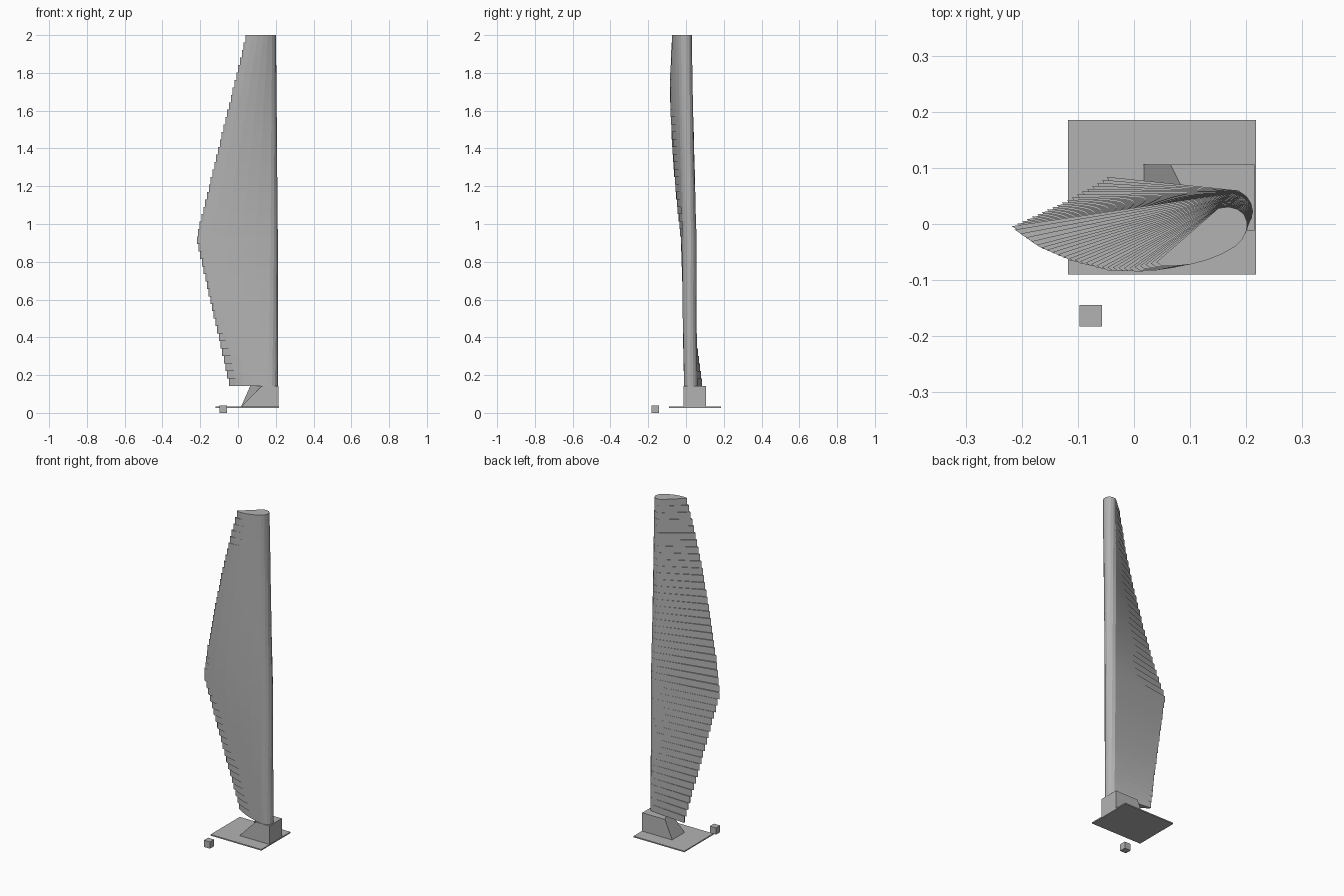
import bpy, bmesh
from mathutils import Vector

cube = bpy.data.objects.get("Cube")
if cube:
    bpy.data.objects.remove(cube, do_unlink=True)

grey = bpy.data.materials.new("plain_grey")
grey.use_nodes = True
COLOR = (0.45, 0.45, 0.45, 1)
grey.diffuse_color = COLOR
grey.node_tree.nodes["Principled BSDF"].inputs["Base Color"].default_value = COLOR


def add_prism(bm, low, high):
    """Closed solid between two rings with matching corners."""
    a = [bm.verts.new(p) for p in low]
    b = [bm.verts.new(p) for p in high]
    bm.faces.new(a[::-1])
    bm.faces.new(b)
    n = len(a)
    for i in range(n):
        j = (i + 1) % n
        bm.faces.new((a[i], a[j], b[j], b[i]))


def finish(name, bm):
    bmesh.ops.recalc_face_normals(bm, faces=bm.faces)
    mesh = bpy.data.meshes.new(name)
    bm.to_mesh(mesh)
    bm.free()
    mesh.materials.append(grey)
    obj = bpy.data.objects.new(name, mesh)
    bpy.context.collection.objects.link(obj)
    return obj


def rect(x0, x1, y0, y1, z):
    return [(x0, y0, z), (x1, y0, z), (x1, y1, z), (x0, y1, z)]


def box(name, x0, x1, y0, y1, z0, z1):
    bm = bmesh.new()
    add_prism(bm, rect(x0, x1, y0, y1, z0), rect(x0, x1, y0, y1, z1))
    return finish(name, bm)


def along(table, z):
    """Linear interpolation in a short list of (height, value)."""
    for (z0, v0), (z1, v1) in zip(table, table[1:]):
        if z <= z1:
            return v0 + (v1 - v0) * (z - z0) / (z1 - z0)
    return table[-1][1]


# Blade: stack of straight-sided airfoil slices, twisting with height
ROOT, TIP, SLICES = 0.143, 2.0, 47
TRAIL_X = [(ROOT, -0.048), (0.92, -0.22), (TIP, 0.04)]
TRAIL_Y = [(ROOT, 0.084), (0.44, 0.045), (0.92, -0.005), (1.1, -0.036),
           (1.33, -0.06), (1.6, -0.077), (1.8, -0.079), (TIP, -0.068)]
LEAD_X = [(ROOT, 0.213), (0.92, 0.211), (TIP, 0.194)]
LEAD_Y = [(ROOT, 0.025), (0.92, 0.03), (TIP, 0.021)]
# Front side as (fraction of body, bulge); nose as (distance from lead, bulge)
FRONT = [(0, 0), (0.03, 0.009), (0.18, 0.022), (0.38, 0.034),
         (0.6, 0.042), (0.8, 0.046)]
NOSE = [(0.043, 0.046), (0.024, 0.041), (0.01, 0.031), (0.002, 0.018),
        (0, 0.004), (0.006, -0.01), (0.017, -0.021), (0.034, -0.028)]


def section(z):
    trail = Vector((along(TRAIL_X, z), along(TRAIL_Y, z)))
    lead = Vector((along(LEAD_X, z), along(LEAD_Y, z)))
    chord = (lead - trail).length
    d = (lead - trail).normalized()
    out = Vector((d.y, -d.x))
    body = chord - NOSE[0][0]
    pts = [(f * body, v) for f, v in FRONT] + [(chord - s, v) for s, v in NOSE]
    return [trail + d * u + out * v for u, v in pts]


bm = bmesh.new()
step = (TIP - ROOT) / SLICES
for i in range(SLICES):
    z = ROOT + i * step
    ring = section(ROOT + (TIP - ROOT) * i / (SLICES - 1))
    add_prism(bm, [(p.x, p.y, z) for p in ring],
              [(p.x, p.y, z + step) for p in ring])
finish("blade", bm)

# Root block: slanted on one side, with a skewed top edge
bm = bmesh.new()
add_prism(bm, rect(0.015, 0.215, -0.012, 0.106, 0.03),
          [(0.125, -0.012, 0.143), (0.215, -0.012, 0.143),
           (0.215, 0.106, 0.143), (0.065, 0.106, 0.143)])
finish("root_block", bm)

# Thin base plate and the loose small cube beside it
box("base_plate", -0.118, 0.217, -0.09, 0.185, 0.026, 0.033)
box("small_cube", -0.097, -0.057, -0.183, -0.144, 0, 0.04)
